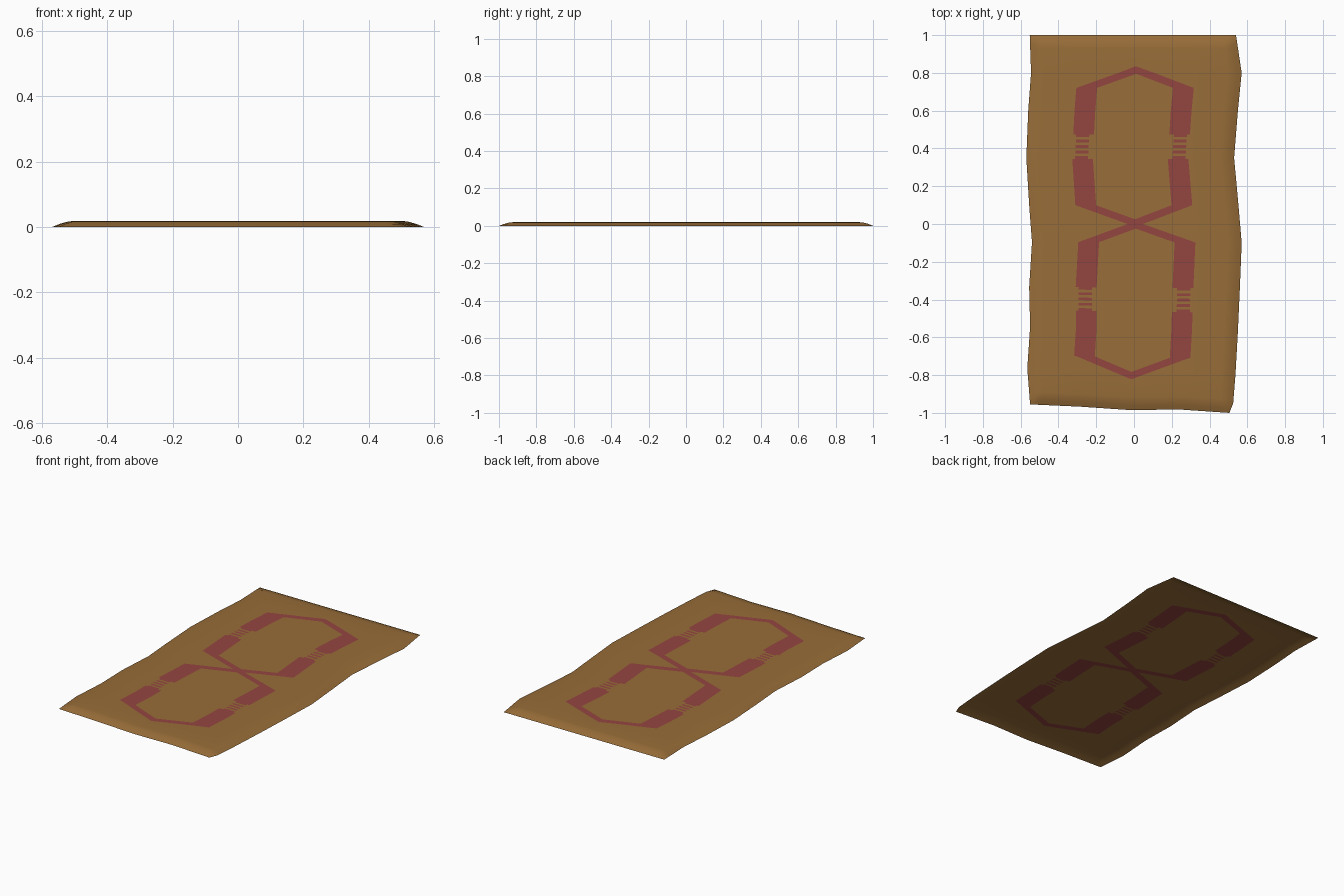
import bpy, bmesh
from mathutils import Vector

if "Cube" in bpy.data.objects:
    bpy.data.objects.remove(bpy.data.objects["Cube"], do_unlink=True)

HALF_W = 0.555           # half width of the rug before its edges are waved
SLOPE = 0.37             # slope of the pattern's diagonal bands
MID = 0.41               # middle of each pattern loop
GAP, ROWS = 0.065, 9     # half height of the worn patch and its thread count
THREAD = 2 * GAP / ROWS
RIM = [(0, 0), (0.025, 0.010), (0.05, 0.017), (0.07, 0.019)]
LEFT = [(-1, -0.55), (-0.8, -0.565), (-0.57, -0.55), (-0.35, -0.555), (-0.1, -0.54),
        (0.1, -0.555), (0.35, -0.57), (0.6, -0.56), (0.8, -0.545), (1, -0.552)]
RIGHT = [(-1, 0.505), (-0.95, 0.525), (-0.8, 0.537), (-0.57, 0.55), (-0.35, 0.56),
         (-0.1, 0.57), (0.1, 0.553), (0.35, 0.53), (0.6, 0.55), (0.8, 0.57), (1, 0.54)]
FRONT = [(-1, 0.955), (-0.5, 0.967), (0, 0.985), (0.5, 0.982), (1, 1.0)]


def lerp(table, t):
    """Straight-line reading of a small profile."""
    for (a, p), (b, q) in zip(table, table[1:]):
        if t <= b:
            return p + (q - p) * (t - a) / (b - a)
    return table[-1][1]


def material(name, rgb):
    mat = bpy.data.materials.new(name)
    mat.use_nodes = True
    mat.diffuse_color = (*rgb, 1)
    mat.node_tree.nodes["Principled BSDF"].inputs["Base Color"].default_value = (*rgb, 1)
    return mat


def cut(bm, point, normal, where=lambda c: True):
    """Cut the sheet along a line, only through faces that pass the rule."""
    faces = [f for f in bm.faces if where(f.calc_center_median())]
    geom = set(faces)
    for f in faces:
        geom.update(f.edges)
        geom.update(f.verts)
    bmesh.ops.bisect_plane(bm, geom=list(geom), dist=1e-5, plane_co=Vector((*point, 0)),
                           plane_no=Vector((*normal, 0)).normalized())


def in_field(c):
    return abs(c.x) < 0.45 and abs(c.y) < 0.92


def is_pattern(c):
    u, d = abs(c.x), abs(abs(c.y) - MID)
    if d < GAP:          # worn patch: every other thread is left
        row = int((abs(c.y) - MID + GAP) / THREAD)
        return 0.225 < u < 0.295 and row % 2 == 0
    outer = u < 0.31 and d + SLOPE * u < 0.425
    inner = u < 0.20 and d + SLOPE * u < 0.385
    return outer and not inner


# Flat sheet
bm = bmesh.new()
corners = [(-HALF_W, -1), (HALF_W, -1), (HALF_W, 1), (-HALF_W, 1)]
bm.faces.new([bm.verts.new((x, y, 0)) for x, y in corners])

# Cuts for the wavy outline and the rolled-down rim
for v in sorted({t for t, _ in LEFT + RIGHT if abs(t) < 1} | {0, MID, -MID}):
    cut(bm, (0, v), (0, 1))
for u, _ in FRONT[1:-1]:
    cut(bm, (u * HALF_W, 0), (1, 0))
for side in (-1, 1):
    for t, _ in RIM[1:]:
        cut(bm, (side * (HALF_W - t), 0), (1, 0))
        cut(bm, (0, side * (1 - t)), (0, 1))

# Cuts for the two pattern loops
for sx in (-1, 1):
    for u in (0.20, 0.31):
        cut(bm, (sx * u, 0), (1, 0), in_field)
    for sy in (-1, 1):
        for end in (-1, 1):
            for reach in (0.385, 0.425):
                cut(bm, (0, sy * (MID + end * reach)), (sx * SLOPE, sy * end),
                    lambda c: in_field(c) and c.x * sx > 0 and c.y * sy > 0
                    and (abs(c.y) - MID) * end > 0 and abs(c.x) < 0.31)


# Cuts for the worn threads
def in_bar(c):
    return 0.2 < abs(c.x) < 0.31 and abs(abs(c.y) - MID) < 0.3


def in_patch(c):
    return in_bar(c) and abs(abs(c.y) - MID) < GAP


for s in (-1, 1):
    for i in range(ROWS + 1):
        cut(bm, (0, s * (MID - GAP + i * THREAD)), (0, 1), in_bar)
for u in (0.225, 0.295):
    for s in (-1, 1):
        cut(bm, (s * u, 0), (1, 0), in_patch)

# Colour the pattern, then wave the edges and roll the rim down
for f in bm.faces:
    f.material_index = int(is_pattern(f.calc_center_median()))
for vert in bm.verts:
    u, v, _ = vert.co
    s = u / HALF_W
    left, right = lerp(LEFT, v), lerp(RIGHT, v)
    vert.co.x = left + (right - left) * (s + 1) / 2
    vert.co.y = v * lerp(FRONT, s) if v < 0 else v
    vert.co.z = lerp(RIM, min(HALF_W - abs(u), 1 - abs(v)))

mesh = bpy.data.meshes.new("rug")
bm.to_mesh(mesh)
bm.free()
mesh.materials.append(material("tan brown weave", (0.314, 0.153, 0.040)))
mesh.materials.append(material("dull red pattern", (0.296, 0.060, 0.051)))
mesh.shade_smooth()
rug = bpy.data.objects.new("rug", mesh)
bpy.context.collection.objects.link(rug)
